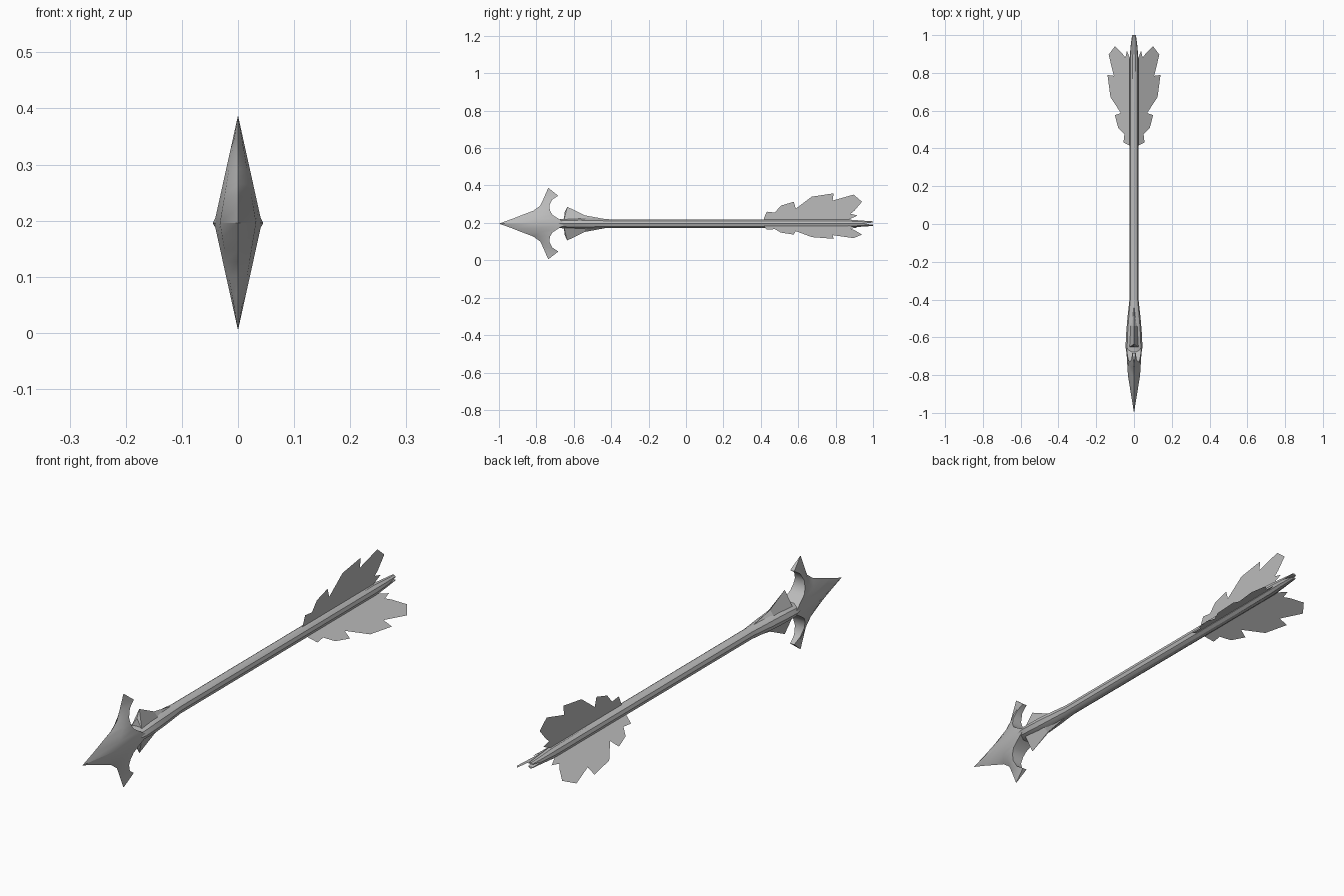
import bpy, bmesh, math
from mathutils import Matrix, Vector

if "Cube" in bpy.data.objects:
    bpy.data.objects.remove(bpy.data.objects["Cube"])

AXIS_Z = 0.196  # height of the arrow's centre line

grey = bpy.data.materials.new("plain grey")
grey.diffuse_color = (0.5, 0.5, 0.5, 1)
grey.use_nodes = True
grey.node_tree.nodes["Principled BSDF"].inputs["Base Color"].default_value = grey.diffuse_color


def make(name, verts, faces, smooth=True):
    """Mesh object around the centre line, lifted to its height."""
    mesh = bpy.data.meshes.new(name)
    mesh.from_pydata(verts, [], faces)
    bm = bmesh.new()
    bm.from_mesh(mesh)
    bmesh.ops.remove_doubles(bm, verts=bm.verts, dist=1e-5)
    bmesh.ops.recalc_face_normals(bm, faces=bm.faces)
    bm.to_mesh(mesh)
    bm.free()
    mesh.materials.append(grey)
    obj = bpy.data.objects.new(name, mesh)
    obj.location.z = AXIS_Z
    bpy.context.collection.objects.link(obj)
    if smooth:
        bpy.ops.object.select_all(action='DESELECT')
        obj.select_set(True)
        bpy.context.view_layer.objects.active = obj
        bpy.ops.object.shade_smooth_by_angle(angle=math.radians(35))
    return obj


def loft(name, rings):
    """Skin a list of equal rings and cap both ends."""
    n = len(rings[0])
    verts = [v for ring in rings for v in ring]
    faces = [(k * n + i, k * n + (i + 1) % n, (k + 1) * n + (i + 1) % n, (k + 1) * n + i)
             for k in range(len(rings) - 1) for i in range(n)]
    faces += [tuple(range(n)), tuple(range(len(verts) - n, len(verts)))]
    return make(name, verts, faces)


def oval(y, rx, rz, n=10):
    return [(rx * math.cos(i * math.tau / n), y, rz * math.sin(i * math.tau / n)) for i in range(n)]


# Shaft with the swollen socket behind the head and a tapered nock
stations = [(-0.72, 0.034, 0.018), (-0.65, 0.045, 0.028), (-0.57, 0.041, 0.031),
            (-0.5, 0.035, 0.029), (-0.4, 0.024, 0.024), (0.86, 0.024, 0.024),
            (0.93, 0.019, 0.018), (1.0, 0.012, 0.013)]
shaft = loft("shaft", [oval(*s) for s in stations])

# String slot cut into the nock
cutter = make("nock_cutter",
              [(x, y, z) for x in (-0.05, 0.05) for y, z in ((0.95, 0), (1.05, 0.012), (1.05, -0.012))],
              [(0, 1, 2), (3, 4, 5), (0, 1, 4, 3), (1, 2, 5, 4), (2, 0, 3, 5)], smooth=False)
cut = shaft.modifiers.new("slot", 'BOOLEAN')
cut.operation = 'DIFFERENCE'
cut.object = cutter
cut.solver = 'EXACT'
bpy.context.view_layer.objects.active = shaft
bpy.ops.object.modifier_apply(modifier="slot")
bpy.data.objects.remove(cutter)

# Head: stacked levels of (height, sharp front edge, thick hollowed back edge)
TIP = 0.19
levels = [(0, -1.0, -0.64), (0.027, -0.925, -0.683), (0.048, -0.872, -0.715),
          (0.069, -0.816, -0.727), (0.096, -0.779, -0.731), (0.128, -0.764, -0.715),
          (0.149, -0.755, -0.683), (TIP, -0.737, -0.735)]


def head_ring(h, front, back):
    w = 0.042 * (1 - abs(h) / TIP) + 0.0003
    mid = front + 0.55 * (back - front)
    return [(0, front, h), (0.76 * w, mid, h), (w, back, h), (-w, back, h), (-0.76 * w, mid, h)]


full = [(-h, f, b) for h, f, b in reversed(levels[1:])] + levels
loft("arrow_head", [head_ring(*l) for l in full])

# Swept barbs above and below the socket
for name, s in (("upper_barb", 1), ("lower_barb", -1)):
    pts = [(0, -0.635, 0.09), (0, -0.65, 0.058), (0.024, -0.652, 0.02), (-0.024, -0.652, 0.02),
           (0, -0.54, 0.044), (0.018, -0.54, 0.024), (-0.018, -0.54, 0.024), (0, -0.42, 0.022)]
    make(name, [(x, y, z * s) for x, y, z in pts],
         [(0, 1, 2), (0, 3, 1), (1, 3, 2), (0, 2, 5, 4), (0, 4, 6, 3),
          (4, 5, 7), (4, 7, 6), (2, 3, 6, 5), (5, 6, 7)], smooth=False)

# Three ragged paper-thin feathers, 120 degrees apart
outline = [(0.416, 0.02), (0.416, 0.027), (0.432, 0.064), (0.475, 0.059), (0.507, 0.096),
           (0.576, 0.117), (0.587, 0.08), (0.672, 0.144), (0.789, 0.162), (0.784, 0.123),
           (0.896, 0.155), (0.941, 0.117), (0.901, 0.07), (0.88, 0.053), (0.917, 0.043),
           (0.875, 0.024), (0.875, 0.02)]
for i, name in enumerate(("top_feather", "left_feather", "right_feather")):
    turn = Matrix.Rotation(i * math.tau / 3, 3, 'Y')
    make(name, [turn @ Vector((0, y, r)) for y, r in outline], [tuple(range(len(outline)))], smooth=False)
